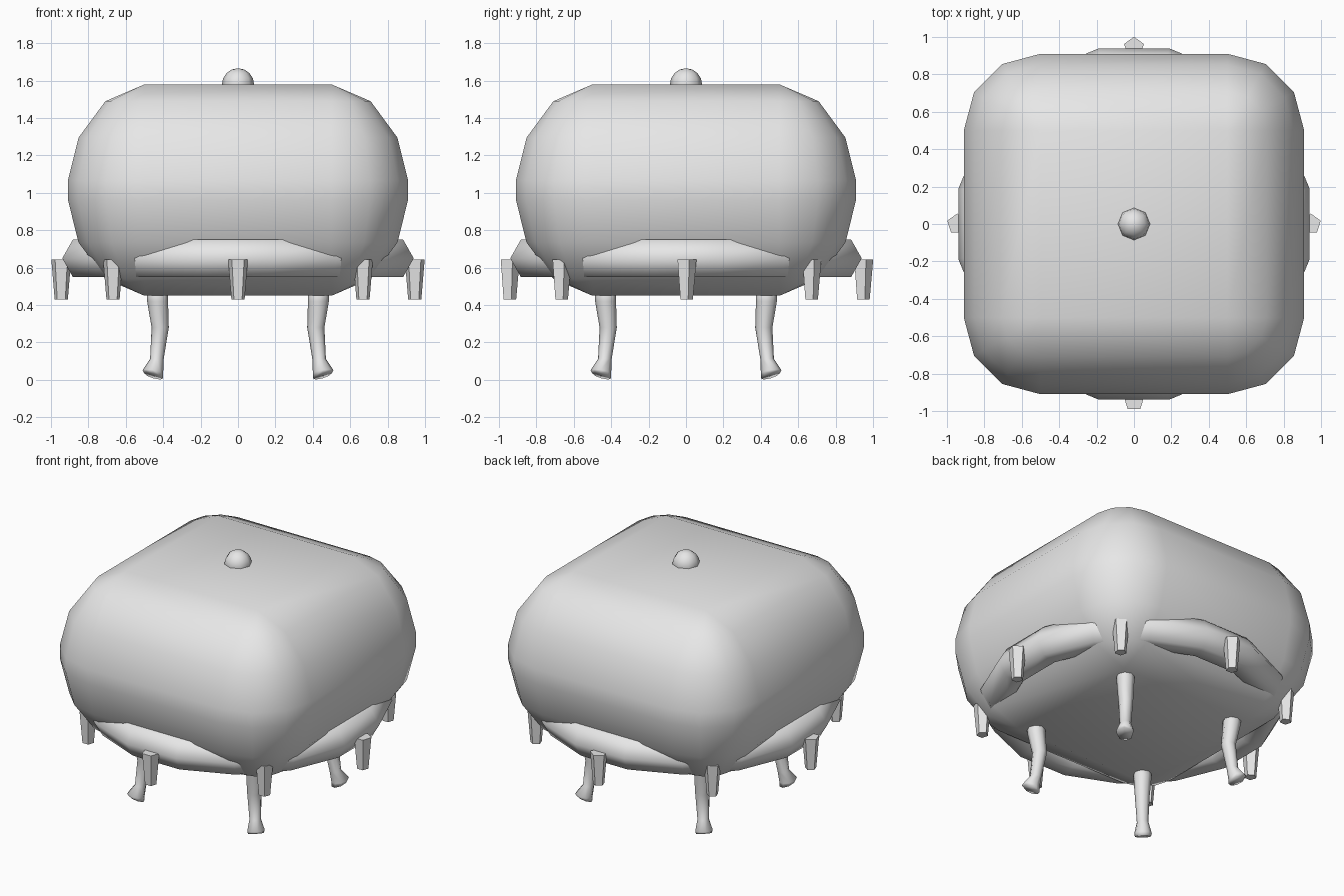
import bpy, bmesh, math

cube = bpy.data.objects.get("Cube")
if cube:
    bpy.data.objects.remove(cube, do_unlink=True)

grey = bpy.data.materials.new("plain_grey")
grey.use_nodes = True
grey.diffuse_color = (0.8, 0.8, 0.8, 1)
grey.node_tree.nodes["Principled BSDF"].inputs["Base Color"].default_value = (0.8, 0.8, 0.8, 1)


def loft(name, rings, smooth=True, closed=False):
    """Skin a list of point rings; cap the ends unless the loft closes on itself."""
    bm = bmesh.new()
    loops = [[bm.verts.new(p) for p in ring] for ring in rings]
    n = len(loops[0])
    pairs = list(zip(loops, loops[1:]))
    if closed:
        pairs.append((loops[-1], loops[0]))
    for a, b in pairs:
        for i in range(n):
            j = (i + 1) % n
            bm.faces.new((a[i], a[j], b[j], b[i]))
    if not closed:
        bm.faces.new(loops[0])
        bm.faces.new(loops[-1])
    bmesh.ops.remove_doubles(bm, verts=bm.verts, dist=0.0005)
    bmesh.ops.recalc_face_normals(bm, faces=bm.faces)
    for f in bm.faces:
        f.smooth = smooth
    mesh = bpy.data.meshes.new(name)
    bm.to_mesh(mesh)
    bm.free()
    mesh.materials.append(grey)
    obj = bpy.data.objects.new(name, mesh)
    bpy.context.collection.objects.link(obj)
    return obj


# Cushion body: a box with rounded edges, square core and shrinking corner radius
def rounded_square(core, radius, z):
    pts = []
    for quarter in range(4):
        for step in range(4):
            a = math.radians(90 * quarter + 30 * step)
            mid = math.radians(90 * quarter + 45)
            cx = math.copysign(core, math.cos(mid))
            cy = math.copysign(core, math.sin(mid))
            pts.append((cx + radius * math.cos(a), cy + radius * math.sin(a), z))
    return pts


half = [(0, 0.565), (0.51, 0.475), (0.86, 0.28), (1, 0.05)]
levels = half + [(f, -z) for f, z in reversed(half)]
loft("body", [rounded_square(0.5, 0.41 * f, 1.015 + z) for f, z in levels])

# Skirt ring: six-sided tube swept around sixteen segments
skirt = []
for i in range(16):
    a = math.tau * (i + 0.5) / 16
    tube = []
    for k in range(6):
        t = math.tau * k / 6
        r = 0.843 + 0.115 * math.cos(t)
        tube.append((r * math.cos(a), r * math.sin(a), 0.65 + 0.115 * math.sin(t)))
    skirt.append(tube)
loft("skirt_ring", skirt, closed=True)

# Thrusters: eight tapered five-sided posts, all facing the same way
for i in range(8):
    a = math.tau * i / 8
    cx, cy = 0.945 * math.cos(a), 0.945 * math.sin(a)
    rings = []
    for r, z in ((0.056, 0.645), (0.037, 0.43)):
        rings.append([(cx + r * math.sin(math.tau * k / 5),
                       cy + r * math.cos(math.tau * k / 5), z) for k in range(5)])
    loft(f"post_{i + 1}", rings, smooth=False)

# Legs: bent tapered tubes with flared, tilted feet; (centre, height, radius, tilt)
leg_path = [(0.432, 0.5, 0.058, 0), (0.43, 0.42, 0.056, 0), (0.416, 0.28, 0.046, 0),
            (0.434, 0.11, 0.036, 0.1), (0.455, 0.045, 0.055, 0.2), (0.452, 0.022, 0.05, 0.4)]
corners = {"front_left": (1, -1), "front_right": (-1, -1),
           "back_left": (1, 1), "back_right": (-1, 1)}
for name, (sx, sy) in corners.items():
    rings = []
    for c, z, r, tilt in leg_path:
        ring = []
        for k in range(8):
            a = math.tau * k / 8
            dx, dy = r * math.cos(a), r * math.sin(a)
            ring.append((sx * (c + dx), sy * (c + dy), z + tilt * (dx + dy) * 0.71))
        rings.append(ring)
    loft(name + "_leg", rings)

# Top knob
bpy.ops.mesh.primitive_uv_sphere_add(segments=8, ring_count=8, radius=0.086, location=(0, 0, 1.58))
knob = bpy.context.object
knob.name = "top_knob"
knob.data.materials.append(grey)
bpy.ops.object.shade_smooth()
